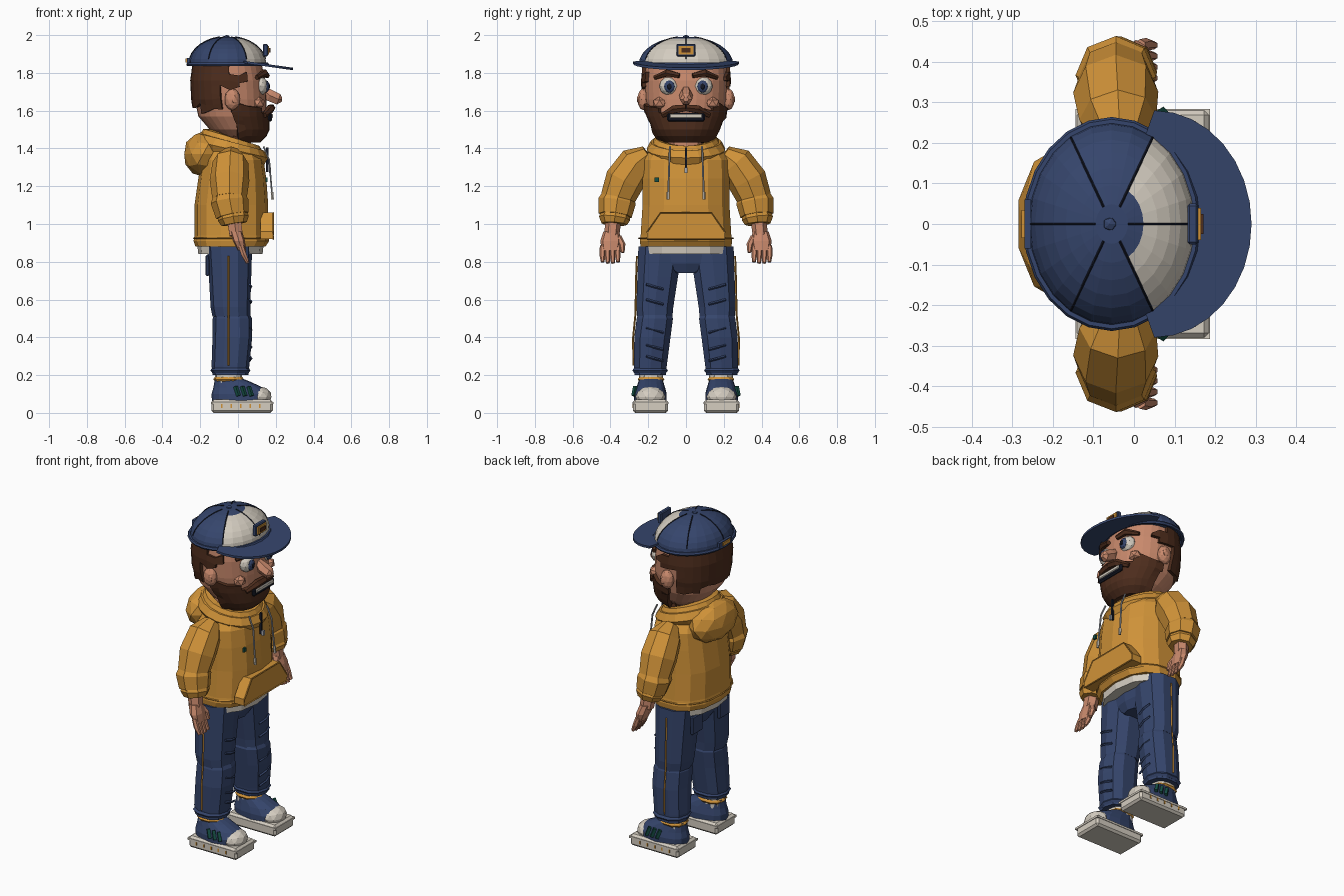
import bpy, bmesh, random
from math import cos, sin, pi, radians, copysign
from mathutils import Vector, Matrix

if "Cube" in bpy.data.objects:
    bpy.data.objects.remove(bpy.data.objects["Cube"], do_unlink=True)
random.seed(4)


def material(name, *rgb):
    m = bpy.data.materials.new(name)
    m.use_nodes = True
    m.diffuse_color = (*rgb, 1)
    m.node_tree.nodes["Principled BSDF"].inputs["Base Color"].default_value = (*rgb, 1)
    return m


NAVY = material("navy", .036, .06, .15)
MUSTARD = material("mustard", .63, .29, .04)
SKIN = material("skin", .58, .25, .15)
BROWN = material("brown", .075, .026, .012)
CREAM = material("cream", .66, .61, .53)
GREEN = material("green", .008, .08, .06)
INK = material("ink", .008, .01, .02)
GREY = material("grey", .4, .42, .46)


def finish(name, bm, *mats, rule=None):
    """Turn a bmesh into an object, colouring faces by an optional rule."""
    bmesh.ops.recalc_face_normals(bm, faces=bm.faces[:])
    if rule:
        for f in bm.faces:
            f.material_index = int(rule(f.calc_center_median()))
    me = bpy.data.meshes.new(name)
    bm.to_mesh(me)
    bm.free()
    for m in mats:
        me.materials.append(m)
    ob = bpy.data.objects.new(name, me)
    bpy.context.collection.objects.link(ob)
    return ob


def skin_rings(rings, closed=False):
    """Bridge equal rings of points, capping the ends of an open run."""
    bm = bmesh.new()
    vs = [[bm.verts.new(p) for p in r] for r in rings]
    n = len(vs[0])
    for k in range(len(vs) - (not closed)):
        a, b = vs[k], vs[(k + 1) % len(vs)]
        for i in range(n):
            j = (i + 1) % n
            bm.faces.new((a[i], a[j], b[j], b[i]))
    if not closed:
        bm.faces.new(vs[0])
        bm.faces.new(vs[-1])
    return bm


def ring(x, y, z, rx, ry, n=12, p=2.4):
    def power(v):
        return copysign(abs(v) ** (2 / p), v)
    return [(x + rx * power(cos(2 * pi * i / n)), y + ry * power(sin(2 * pi * i / n)), z)
            for i in range(n)]


def loft(name, rows, *mats, n=12, rule=None):
    return finish(name, skin_rings([ring(*r, n=n) for r in rows]), *mats, rule=rule)


def tube(name, pts, radius, mat, n=6, closed=False):
    """Sweep a round section along points; radius may vary per point."""
    pts = [Vector(p) for p in pts]
    radii = radius if isinstance(radius, list) else [radius] * len(pts)
    run = (pts[-1] - pts[0]).normalized()
    ref = Vector((0, 0, 1)) if closed or abs(run.z) < .7 else Vector((1, 0, 0))
    rings = []
    for i, p in enumerate(pts):
        ahead = pts[(i + 1) % len(pts)] if closed else pts[min(i + 1, len(pts) - 1)]
        t = (ahead - pts[i - 1 if closed else max(i - 1, 0)]).normalized()
        u = t.cross(ref).normalized()
        w = u.cross(t)
        rings.append([p + radii[i] * (u * cos(2 * pi * k / n) + w * sin(2 * pi * k / n))
                      for k in range(n)])
    return finish(name, skin_rings(rings, closed), mat)


def box(name, centre, size, mat, bevel=0):
    bm = bmesh.new()
    bmesh.ops.create_cube(bm, size=1, matrix=Matrix.LocRotScale(Vector(centre), None, Vector(size)))
    if bevel:
        bmesh.ops.bevel(bm, geom=bm.edges[:], offset=bevel, segments=1, affect='EDGES')
    return finish(name, bm, mat)


def blob(name, centre, radii, mat, detail=2):
    bm = bmesh.new()
    bmesh.ops.create_icosphere(bm, subdivisions=detail, radius=1,
                               matrix=Matrix.LocRotScale(Vector(centre), None, Vector(radii)))
    return finish(name, bm, mat)


# Head, with hair and beard as trimmed shells around the same shape
HEAD = [(0.01, 1.45, .09, .1), (0, 1.5, .15, .16), (-.03, 1.57, .18, .195),
        (-.04, 1.66, .19, .215), (-.045, 1.76, .19, .22), (-.05, 1.87, .17, .21)]


def head_shell(name, grow, mat, keep=None):
    rows = []
    for a, b in zip(HEAD, HEAD[1:]):
        for k in range(3):
            rows.append([u + (v - u) * k / 3 for u, v in zip(a, b)])
    rows.append(HEAD[-1])
    bm = skin_rings([ring(x, 0, z - grow * (z < 1.5), rx + grow, ry + grow, 28, 2.2)
                     for x, z, rx, ry in rows])
    bmesh.ops.recalc_face_normals(bm, faces=bm.faces[:])
    if keep:
        drop = [f for f in bm.faces if not keep(f.calc_center_median())]
        bmesh.ops.delete(bm, geom=drop, context='FACES')
        for v in bm.verts:
            if v.is_boundary:
                v.co.z += random.uniform(-.02, .012)
    ob = finish(name, bm, mat)
    if keep:
        solid = ob.modifiers.new("thickness", 'SOLIDIFY')
        solid.thickness = grow + .01
        solid.offset = -1


head_shell("head", 0, SKIN)
head_shell("hair", .018, BROWN, lambda c: c.z < 1.86 and (
    (c.x < -.07 and c.z > 1.6 - .25 * min(0, c.x + .17) - .1 * min(0, c.x + .07))
    or (c.x < .03 and 1.73 < c.z < 1.8)))
head_shell("beard", .018, BROWN, lambda c: c.x > -.01 and c.z < 1.57 + .3 * abs(c.y))
loft("neck", [(-.03, 0, 1.36, .1, .1), (-.03, 0, 1.5, .1, .1)], SKIN, n=10)

# Face
tube("nose", [(.12, 0, 1.72), (.17, 0, 1.68), (.215, 0, 1.66), (.232, 0, 1.66)],
     [.02, .036, .033, .014], SKIN)
box("mouth_gap", (.17, 0, 1.565), (.02, .2, .045), INK, .008)
box("teeth", (.178, 0, 1.572), (.014, .17, .022), CREAM, .004)
for s, side in ((1, "left"), (-1, "right")):
    blob(side + "_eye", (.118, s * .09, 1.73), (.042, .052, .05), CREAM)
    blob(side + "_iris", (.15, s * .088, 1.728), (.016, .029, .033), NAVY)
    blob(side + "_pupil", (.164, s * .088, 1.728), (.006, .014, .018), INK, 1)
    tube(side + "_brow", [(.155, s * .035, 1.785), (.14, s * .1, 1.8), (.1, s * .165, 1.775)],
         [.014, .02, .012], BROWN)
    tube(side + "_moustache", [(.178, 0, 1.615), (.17, s * .06, 1.608), (.14, s * .125, 1.575)],
         [.02, .024, .014], BROWN)
    blob(side + "_cheek", (.11, s * .14, 1.64), (.035, .04, .034), SKIN, 1)
    blob(side + "_ear", (-.03, s * .225, 1.66), (.042, .033, .058), SKIN)
    blob(side + "_inner_ear", (-.02, s * .248, 1.66), (.02, .012, .03), SKIN, 1)


# Cap: crown with a cream front, crescent brim, seams and badges
def crown(a, e, grow=0):
    return Vector((-.055 + (.205 + grow) * cos(a) * cos(e), (.25 + grow) * sin(a) * cos(e),
                   1.845 + (.148 + grow) * sin(e)))


bands = [skin * pi / 16 for skin in range(8)]
finish("cap_crown", skin_rings([[crown(i * pi / 12, e) for i in range(24)] for e in bands]),
       NAVY, CREAM, rule=lambda c: c.x > -.055 + .47 * abs(c.y) and c.z < 1.985)
blob("cap_button", (-.06, 0, 1.99), (.018, .018, .011), NAVY, 1)
tube("cap_band", [crown(i * pi / 12, 0, .003) for i in range(24)], .011, NAVY, closed=True)
for k in range(6):
    tube("cap_seam", [crown(k * pi / 3, e, .001) for e in bands[1:]], .003, INK, n=4)
brim = []
for k in range(17):
    a, b = radians(-90 + k * 11.25), radians(-65 + k * 8.125)
    outer = Vector((.05 + .24 * cos(a), .28 * sin(a), 0))
    inner = crown(b, 0, -.01)
    section = []
    for p, lift in ((inner, 0), (outer, 0), (outer, .013), (inner, .013)):
        section.append((p.x, p.y, 1.855 - .14 * p.x + lift))
    brim.append(section)
finish("cap_brim", skin_rings(brim), NAVY)
box("cap_badge", (.145, 0, 1.92), (.026, .1, .066), NAVY, .005)
box("badge_plate", (.16, 0, 1.92), (.01, .08, .046), MUSTARD)
box("badge_centre", (.167, 0, 1.92), (.008, .05, .022), BROWN)
box("cap_strap", (-.262, 0, 1.865), (.016, .12, .03), NAVY)
box("strap_buckle", (-.272, 0, 1.865), (.01, .07, .02), MUSTARD)

# Hoodie body, hood and trim
loft("shirt_hem", [(-.04, 0, .84, .17, .225), (-.04, 0, .93, .18, .23)], CREAM)
loft("hoodie_body", [(-.04, 0, .88, .185, .245), (-.035, 0, .91, .2, .25), (-.035, 0, .94, .195, .245),
                     (-.035, 0, 1.1, .195, .235), (-.03, 0, 1.24, .18, .235),
                     (-.03, 0, 1.34, .165, .23), (-.03, 0, 1.41, .13, .18)], MUSTARD, n=14)
tube("hem_seam", ring(-.035, 0, .925, .2, .25, 20), .004, MUSTARD, 4, True)
for lift, size, thick in ((0, 1, .045), (.035, .88, .033)):
    tube("hood_collar", [(-.035 + .15 * size * cos(i * pi / 9), .165 * size * sin(i * pi / 9),
                          1.395 + lift - .045 * cos(i * pi / 9)) for i in range(18)],
         thick, MUSTARD, closed=True)
blob("hood_back", (-.185, 0, 1.37), (.105, .19, .12), MUSTARD)
pocket = [[(x, y, z) for y, z in ((-.205, .92), (.205, .92), (.205, .96), (.135, 1.06),
                                  (-.135, 1.06), (-.205, .96))] for x in (.12, .185)]
finish("pocket", skin_rings(pocket), MUSTARD)
tube("pocket_seam", [(.187, y, z) for _, y, z in pocket[0]], .004, MUSTARD, 4, True)
box("chest_tag", (.151, -.155, 1.235), (.012, .022, .024), GREEN)
box("zip", (.155, 0, 1.34), (.012, .01, .13), INK)
box("zip_pull", (.17, 0, 1.285), (.012, .014, .03), GREY)
for s, side in ((1, "left"), (-1, "right")):
    tube(side + "_drawstring", [(.135, s * .085, 1.41), (.165, s * .088, 1.34), (.18, s * .094, 1.16)],
         .005, GREY)
    tube(side + "_string_tip", [(.18, s * .094, 1.17), (.183, s * .095, 1.13)], .008, CREAM)

for s, side in ((1, "left"), (-1, "right")):
    # Arms and hands
    def at(*pts):
        return [(x, s * y, z) for x, y, z in pts]
    tube(side + "_upper_sleeve", at((-.035, .2, 1.37), (-.04, .26, 1.325), (-.045, .325, 1.23),
                                    (-.045, .365, 1.13)), [.05, .095, .105, .09], MUSTARD, 8)
    tube(side + "_lower_sleeve", at((-.045, .355, 1.165), (-.045, .365, 1.12), (-.03, .375, 1.045)),
         [.08, .1, .088], MUSTARD, 8)
    tube(side + "_cuff", at((-.03, .372, 1.06), (-.025, .378, 1.03), (-.02, .38, 1)),
         [.075, .083, .068], MUSTARD, 8)
    tube(side + "_wrist", at((-.02, .385, 1.02), (-.01, .393, .94)), [.042, .04], SKIN)
    loft(side + "_palm", [(.02, s * .4, .86, .022, .045), (.005, s * .398, .91, .032, .056),
                          (-.01, s * .395, .96, .032, .042)], SKIN, n=8)
    for k in range(4):
        y = .36 + k * .027
        tube(side + "_finger", at((.015, y, .885), (.03, y + .002, .84), (.05, y, .79 + .006 * abs(k - 1.5))),
             [.015, .016, .01], SKIN)
    tube(side + "_thumb", at((0, .36, .93), (.02, .338, .89), (.035, .335, .85)), [.02, .018, .01], SKIN)

    # Trouser legs
    loft(side + "_thigh", [(-.035, s * .165, .51, .1, .097), (-.04, s * .165, .56, .105, .102),
                           (-.042, s * .15, .72, .112, .112), (-.045, s * .135, .88, .12, .122)],
         NAVY, n=10)
    loft(side + "_shin", [(-.04, s * .19, .2, .095, .087), (-.04, s * .188, .25, .1, .09),
                          (-.03, s * .178, .4, .105, .1), (-.03, s * .165, .5, .104, .1),
                          (-.03, s * .165, .53, .09, .088)], NAVY, n=10)
    tube(side + "_turn_up", ring(-.04, s * .19, .225, .092, .084, 10), .014, NAVY, 5, True)
    tube(side + "_side_stripe", at((-.05, .279, .25), (-.05, .28, .4), (-.05, .268, .52),
                                   (-.05, .264, .72), (-.05, .26, .83)), .005, MUSTARD, 4)
    for z in (.3, .36, .45, .6, .68):
        tube(side + "_crease", at((.062, .21, z), (.07, .17, z - .012), (.06, .12, z - .025)),
             .007, NAVY, 4)
    box(side + "_back_pocket", (-.162, s * .13, .78), (.02, .1, .11), NAVY, .006)

    # Shoes
    loft(side + "_sock", [(-.05, s * .185, .14, .072, .065), (-.05, s * .185, .22, .07, .062)], CREAM)
    tube(side + "_sock_band", ring(-.05, s * .185, .178, .068, .06, 10), .013, MUSTARD, 5, True)
    box(side + "_sole", (.022, s * .188, .035), (.325, .185, .07), CREAM, .012)
    box(side + "_sole_edge", (.022, s * .188, .052), (.332, .192, .012), CREAM)
    loft(side + "_shoe", [(.017, s * .188, .06, .155, .086), (.015, s * .188, .1, .155, .086),
                          (0, s * .187, .135, .13, .076), (-.03, s * .186, .165, .095, .066),
                          (-.055, s * .185, .185, .07, .06)], NAVY, n=16)
    blob(side + "_toe_cap", (.115, s * .188, .085), (.065, .08, .055), CREAM)
    for k in range(3):
        x = -.005 + k * .035
        tube(side + "_shoe_stripe", at((x - .008, .268, .14), (x + .008, .278, .09)), .012, GREEN, 4)
        tube(side + "_lace", at((.03 + k * .025, .15, .158 - k * .014), (.03 + k * .025, .225, .158 - k * .014)),
             .008, CREAM, 5)
    for k in range(5):
        box(side + "_sole_dot", (-.085 + k * .05, s * .281, .036), (.008, .006, .02), MUSTARD)

# Seat of the trousers
loft("hips", [(-.045, 0, .74, .09, .07), (-.045, 0, .79, .11, .18), (-.045, 0, .88, .12, .21)], NAVY)
